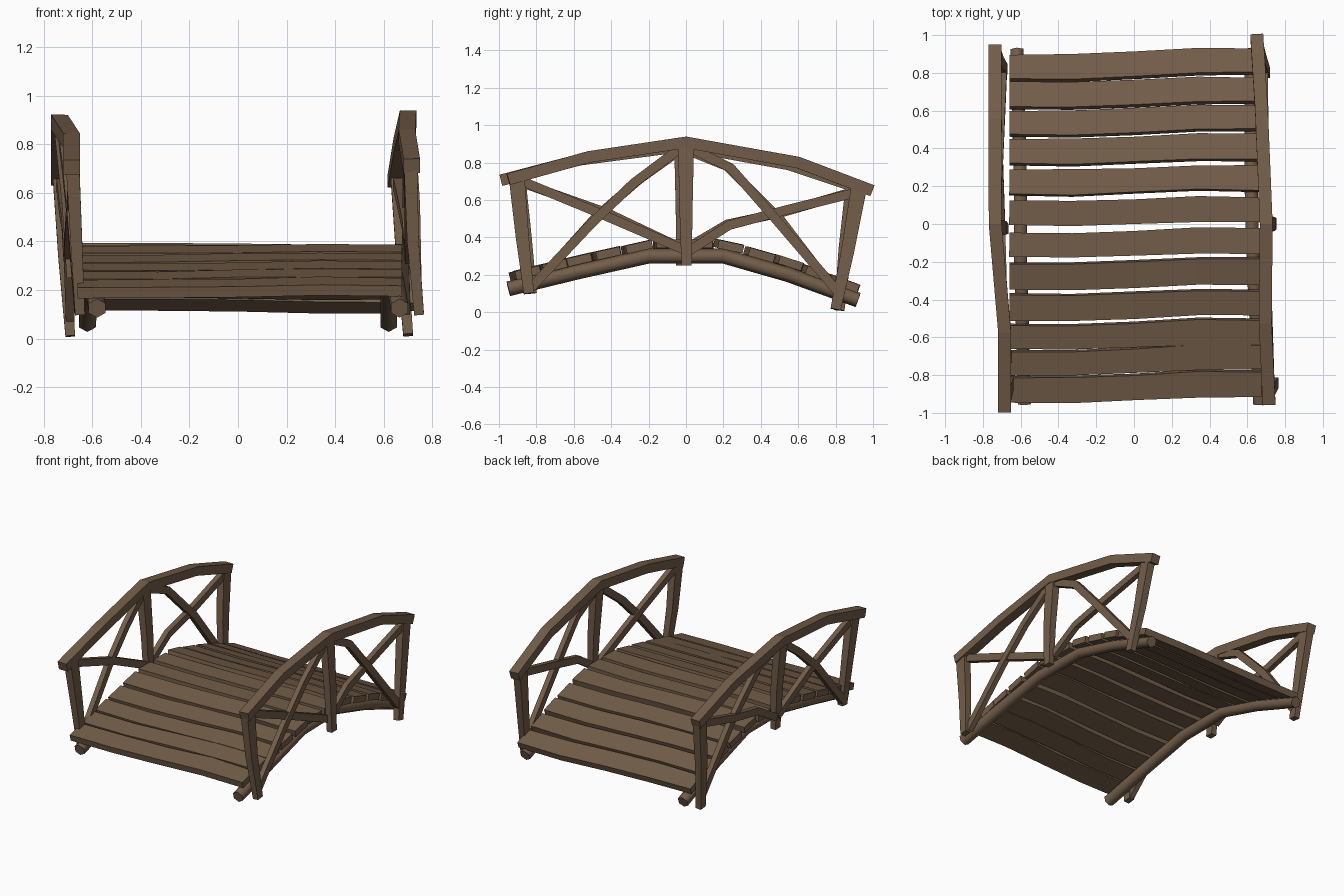
import bpy, math, random
from mathutils import Vector

if "Cube" in bpy.data.objects:
    bpy.data.objects.remove(bpy.data.objects["Cube"])

random.seed(4)
wood = bpy.data.materials.new("weathered brown wood")
wood.diffuse_color = (0.17, 0.11, 0.066, 1)
wood.use_nodes = True
wood.node_tree.nodes["Principled BSDF"].inputs["Base Color"].default_value = wood.diffuse_color


def beam(name, pts, hint, w, h, sides=4, smooth=False):
    """Sweep a section along pts; w runs along hint, h across it (number or list)."""
    pts = [Vector(p) for p in pts]
    n = len(pts)
    ws = w if isinstance(w, list) else [w] * n
    hs = h if isinstance(h, list) else [h] * n
    verts, faces = [], []
    for i, p in enumerate(pts):
        t = (pts[min(i + 1, n - 1)] - pts[max(i - 1, 0)]).normalized()
        b = t.cross(Vector(hint)).normalized()
        a = b.cross(t).normalized()
        for k in range(sides):
            if sides == 4:
                u, v = [(-.5, -.5), (.5, -.5), (.5, .5), (-.5, .5)][k]
            else:
                ang = 2 * math.pi * k / sides + math.pi / sides
                u, v = math.cos(ang) / 2, math.sin(ang) / 2
            verts.append(p + a * u * ws[i] + b * v * hs[i])
    for i in range(n - 1):
        for k in range(sides):
            k2 = (k + 1) % sides
            faces.append((i * sides + k, i * sides + k2,
                          (i + 1) * sides + k2, (i + 1) * sides + k))
    faces.append(tuple(range(sides))[::-1])
    faces.append(tuple((n - 1) * sides + k for k in range(sides)))
    me = bpy.data.meshes.new(name)
    me.from_pydata(verts, [], faces)
    me.validate()
    me.materials.append(wood)
    ob = bpy.data.objects.new(name, me)
    bpy.context.collection.objects.link(ob)
    # consistent outward normals
    import bmesh
    bm = bmesh.new()
    bm.from_mesh(me)
    bmesh.ops.recalc_face_normals(bm, faces=bm.faces)
    bm.to_mesh(me)
    bm.free()
    if smooth:
        for f in me.polygons:
            f.use_smooth = len(f.vertices) == 4
    return ob


X = (1, 0, 0)

# arched support logs
arch = [(-.95, .125), (-.58, .215), (-.2, .30), (.2, .30), (.55, .20), (.92, .065)]


def arch_z(y):
    for (y0, z0), (y1, z1) in zip(arch, arch[1:]):
        if y <= y1:
            break
    return z0 + (z1 - z0) * (y - y0) / (y1 - y0)


for name, xs in (("left_log", (-.58, -.59, -.60, -.60, -.61, -.62)),
                 ("right_log", (.665, .65, .63, .62, .62, .62))):
    beam(name, [(x, y, z) for x, (y, z) in zip(xs, arch)], X, .08, .08, 6, True)

# deck planks, slightly wavy
left_y = (.825, .68, .53, .38, .22, .06, -.11, -.275, -.44, -.595, -.735, -.875)
right_y = (.86, .705, .56, .405, .24, .075, -.09, -.25, -.415, -.57, -.70, -.845)
for i, (ya, yb) in enumerate(zip(left_y, right_y)):
    ym = (ya + yb) / 2
    slope = (arch_z(ym + .06) - arch_z(ym - .06)) / .12
    pts = []
    for f, wave in ((0, 0), (.25, -.008), (.5, -.002), (.75, .008), (1, 0)):
        y = ya + (yb - ya) * f + wave
        z = arch_z(ym) + .063 + slope * (y - ym) + random.uniform(-.003, .003)
        pts.append((-.66 + 1.335 * f, y, z))
    widths = [.135 + random.uniform(-.008, .008) for _ in pts]
    beam("deck_plank_%02d" % (i + 1), pts, (0, 1, slope), widths, .045)

# hand rails
beam("right_rail", [(.715, -.95, .71), (.695, -.52, .83), (.70, 0, .908),
                    (.675, .6, .80), (.65, .995, .65)], X, .068, .062)
beam("left_rail", [(-.685, -.99, .705), (-.685, -.57, .815), (-.735, 0, .89),
                   (-.735, .55, .79), (-.735, .94, .66)], X, .068, .062)

# posts: top, middle, bottom
posts = {
    "right_front_post": [(.71, -.905, .72), (.72, -.875, .40), (.745, -.84, .10)],
    "right_middle_post": [(.70, 0, .90), (.725, 0, .55), (.735, .003, .25)],
    "right_back_post": [(.655, .925, .67), (.675, .865, .33), (.70, .80, .015)],
    "left_front_post": [(-.68, -.90, .71), (-.665, -.86, .40), (-.65, -.825, .10)],
    "left_middle_post": [(-.73, -.02, .87), (-.70, -.02, .55), (-.685, -.025, .25)],
    "left_back_post": [(-.735, .895, .67), (-.715, .85, .33), (-.69, .82, .01)],
}
for name, p in posts.items():
    beam(name, p, X, [.055, .048, .04], [.085, .07, .055])

# crossed braces: (x at outer end, y/z points), outer end first
braces = {
    "right_front_falling_brace": (.70, .705, [(-.90, .71), (-.5, .545), (0, .33)]),
    "right_front_rising_brace": (.725, .70, [(-.83, .13), (-.5, .48), (-.28, .69), (-.04, .87)]),
    "right_back_falling_brace": (.655, .705, [(.93, .645), (.55, .55), (.23, .465), (.02, .33)]),
    "right_back_rising_brace": (.69, .70, [(.82, .10), (.46, .52), (.24, .77), (.04, .87)]),
    "left_front_falling_brace": (-.675, -.70, [(-.90, .70), (-.42, .53), (-.02, .34)]),
    "left_front_rising_brace": (-.655, -.725, [(-.83, .12), (-.48, .51), (-.25, .71), (-.04, .86)]),
    "left_back_falling_brace": (-.73, -.70, [(.90, .645), (.5, .53), (.22, .47), (0, .34)]),
    "left_back_rising_brace": (-.69, -.725, [(.82, .08), (.5, .50), (.22, .78), (.02, .86)]),
}
for name, (xa, xb, yz) in braces.items():
    y0, y1 = yz[0][0], yz[-1][0]
    pts = [(xa + (xb - xa) * (y - y0) / (y1 - y0), y, z) for y, z in yz]
    beam(name, pts, X, .036, .05)
